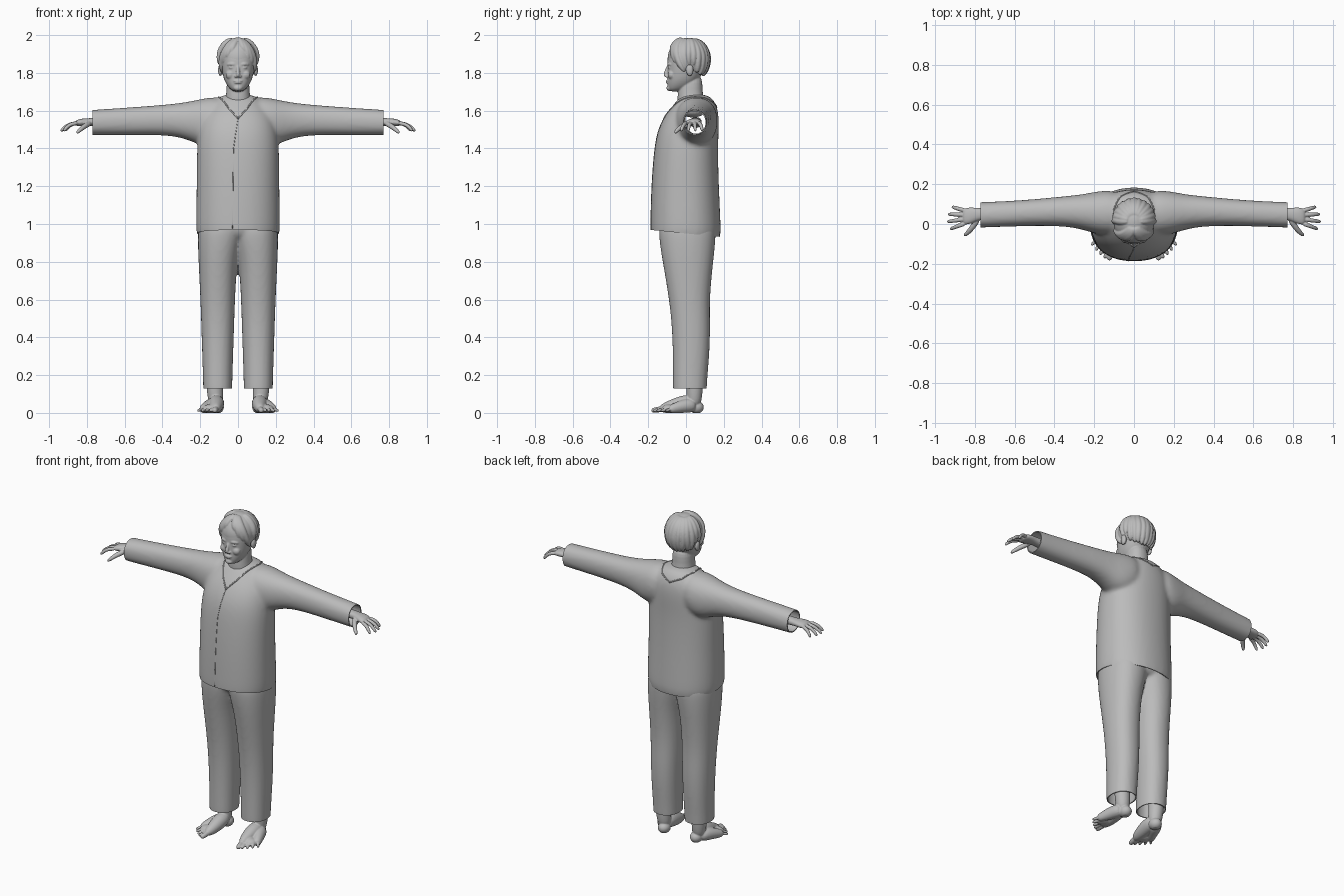
import bpy, bmesh, math, random
from mathutils import Vector, Matrix
from mathutils.bvhtree import BVHTree

random.seed(4)
if "Cube" in bpy.data.objects:
    bpy.data.objects.remove(bpy.data.objects["Cube"])

grey = bpy.data.materials.new("plain_grey")
grey.use_nodes = True
tone = (0.5, 0.5, 0.5, 1)
grey.diffuse_color = tone
grey.node_tree.nodes["Principled BSDF"].inputs["Base Color"].default_value = tone


def skin_rings(bm, rings):
    """Bridge rings of points into a closed tube."""
    loops = [[bm.verts.new(p) for p in ring] for ring in rings]
    count = len(loops[0])
    for low, high in zip(loops, loops[1:]):
        for i in range(count):
            j = (i + 1) % count
            bm.faces.new((low[i], low[j], high[j], high[i]))
    bm.faces.new(loops[0][::-1])
    bm.faces.new(loops[-1])


def loft(bm, axis, sections, sides=20, power=0.9):
    """Sections are (position on axis, min and max of the two other axes)."""
    rings = []
    for t, a, b, c, d in sections:
        ring = []
        for i in range(sides):
            ang = math.tau * i / sides
            cs, sn = math.cos(ang), math.sin(ang)
            u = (a + b) / 2 + (b - a) / 2 * math.copysign(abs(cs) ** power, cs)
            v = (c + d) / 2 + (d - c) / 2 * math.copysign(abs(sn) ** power, sn)
            ring.append((t, u, v) if axis == "x" else (u, v, t))
        rings.append(ring)
    skin_rings(bm, rings)


def body_loft(bm, sections):
    """Upright symmetric loft: (height, half width, front, back)."""
    loft(bm, "z", [(z, -w, w, f, b) for z, w, f, b in sections], 24)


def tube(bm, points, radii, sides=10):
    points = [Vector(p) for p in points]
    side, rings = Vector((0.31, 0.55, 0.77)), []
    for i, p in enumerate(points):
        along = (points[min(i + 1, len(points) - 1)] - points[max(i - 1, 0)]).normalized()
        side = (side - along * side.dot(along)).normalized()
        other = along.cross(side)
        angles = [math.tau * k / sides for k in range(sides)]
        rings.append([p + radii[i] * (side * math.cos(a) + other * math.sin(a)) for a in angles])
    skin_rings(bm, rings)


def blob(bm, centre, size):
    matrix = Matrix.Translation(centre) @ Matrix.Diagonal((*size, 1))
    bmesh.ops.create_uvsphere(bm, u_segments=20, v_segments=12, radius=1, matrix=matrix)


def mirror(bm):
    copy = bmesh.ops.duplicate(bm, geom=bm.verts[:] + bm.edges[:] + bm.faces[:])
    verts = [g for g in copy["geom"] if isinstance(g, bmesh.types.BMVert)]
    bmesh.ops.scale(bm, vec=(-1, 1, 1), verts=verts)


def bake(obj):
    """Replace the mesh with its modified result."""
    graph = bpy.context.evaluated_depsgraph_get()
    mesh = bpy.data.meshes.new_from_object(obj.evaluated_get(graph))
    obj.modifiers.clear()
    obj.data = mesh
    mesh.materials.clear()
    mesh.materials.append(grey)
    mesh.shade_smooth()


def make(name, bm, voxel=0, smooth=3, cuts=(), floor=False):
    """Fuse the pieces into one smooth surface, trim it open and give it thickness."""
    bmesh.ops.recalc_face_normals(bm, faces=bm.faces)
    mesh = bpy.data.meshes.new(name)
    bm.to_mesh(mesh)
    bm.free()
    obj = bpy.data.objects.new(name, mesh)
    bpy.context.collection.objects.link(obj)
    if voxel:
        obj.modifiers.new("round", "SUBSURF").levels = 2
        fuse = obj.modifiers.new("fuse", "REMESH")
        fuse.mode, fuse.voxel_size = "VOXEL", voxel
        soft = obj.modifiers.new("soften", "SMOOTH")
        soft.factor, soft.iterations = 0.5, smooth
    bake(obj)
    if cuts or floor:
        bm = bmesh.new()
        bm.from_mesh(obj.data)
        for point, normal in cuts:
            bmesh.ops.bisect_plane(bm, geom=bm.verts[:] + bm.edges[:] + bm.faces[:],
                                   plane_co=point, plane_no=normal, clear_outer=True)
        if floor:
            for v in bm.verts:
                v.co.z = max(v.co.z, 0)
        bm.to_mesh(obj.data)
        bm.free()
    if cuts:
        wall = obj.modifiers.new("cloth", "SOLIDIFY")
        wall.thickness, wall.offset = 0.006, -1
        bake(obj)
        obj.data.set_sharp_from_angle(angle=math.radians(50))
    return obj


# Shirt: sleeves and torso fused, open at hem and cuffs
bm = bmesh.new()
loft(bm, "x", [(0.05, -0.06, 0.17, 1.45, 1.68), (0.17, -0.06, 0.17, 1.4, 1.67),
               (0.25, -0.03, 0.15, 1.44, 1.65), (0.35, -0.01, 0.14, 1.47, 1.635),
               (0.55, -0.01, 0.12, 1.47, 1.62), (0.77, -0.02, 0.11, 1.47, 1.605),
               (0.85, -0.02, 0.11, 1.47, 1.6)])
mirror(bm)
body_loft(bm, [(0.85, 0.22, -0.19, 0.19), (1, 0.225, -0.19, 0.185), (1.2, 0.22, -0.185, 0.175),
               (1.4, 0.22, -0.17, 0.17), (1.5, 0.21, -0.15, 0.175), (1.58, 0.19, -0.11, 0.175),
               (1.64, 0.14, -0.06, 0.16), (1.69, 0.09, -0.02, 0.12)])
shirt = make("shirt", bm, 0.011, 8, [((0.77, 0, 0), (1, 0, 0)), ((-0.77, 0, 0), (-1, 0, 0)),
                                     ((0, 0, 0.95), (0, -0.1, -1))])

# Collar edge and front closing, laid on the shirt surface
surface = BVHTree.FromPolygons([v.co for v in shirt.data.vertices],
                               [p.vertices for p in shirt.data.polygons])


def seam(bm, points, radius, steps=8):
    path = []
    for a, b in zip(points, points[1:]):
        path += [Vector(a).lerp(Vector(b), k / steps) for k in range(steps)]
    path = [surface.find_nearest(p)[0] for p in path + [Vector(points[-1])]]
    tube(bm, path, [radius] * len(path), 8)


bm = bmesh.new()
seam(bm, [(0, -0.14, 1.57), (0.05, -0.09, 1.62), (0.1, 0, 1.68), (0.105, 0.07, 1.68),
          (0.07, 0.14, 1.65), (0, 0.17, 1.62)], 0.004)
mirror(bm)
make("collar_edge", bm)
bm = bmesh.new()
seam(bm, [(0, -0.14, 1.57), (-0.025, -0.18, 1.4), (-0.03, -0.2, 0.975)], 0.002, 12)
make("shirt_closing", bm)

# Trousers
bm = bmesh.new()
loft(bm, "z", [(0.05, 0.03, 0.185, -0.07, 0.11), (0.15, 0.03, 0.185, -0.07, 0.11),
               (0.3, 0.025, 0.19, -0.07, 0.125), (0.45, 0.02, 0.195, -0.075, 0.13),
               (0.6, 0.015, 0.2, -0.09, 0.125), (0.8, 0.005, 0.21, -0.125, 0.145),
               (0.92, -0.03, 0.215, -0.145, 0.16), (1.05, -0.04, 0.21, -0.15, 0.16)])
mirror(bm)
body_loft(bm, [(0.91, 0.18, -0.1, 0.12), (0.95, 0.21, -0.14, 0.16), (1.06, 0.21, -0.15, 0.16)])
make("trousers", bm, 0.011, 4, [((0, 0, 0.13), (0, 0, -1))])

# Hands with forearms inside the sleeves
bm = bmesh.new()
loft(bm, "x", [(0.5, 0.02, 0.09, 1.5, 1.57), (0.74, 0.02, 0.08, 1.515, 1.565),
               (0.78, 0.02, 0.08, 1.52, 1.56), (0.82, 0, 0.085, 1.52, 1.56),
               (0.865, -0.01, 0.08, 1.515, 1.55)], 16)
for i, length in enumerate((0.06, 0.075, 0.07, 0.05)):
    y = 0.002 + 0.022 * i
    spread = 0.012 * (i - 1.8)
    tube(bm, [(0.845, y, 1.535), (0.865 + length * 0.3, y + spread * 0.5, 1.53),
              (0.865 + length * 0.7, y + spread, 1.513), (0.865 + length, y + spread * 1.3, 1.49)],
         [0.012, 0.011, 0.01, 0.008])
tube(bm, [(0.78, 0.03, 1.535), (0.81, -0.015, 1.52), (0.835, -0.045, 1.5), (0.855, -0.06, 1.48)],
     [0.016, 0.015, 0.012, 0.008])
mirror(bm)
make("hands", bm, 0.0035, 2)

# Feet turned outwards, with five toes
bm = bmesh.new()
tube(bm, [(0.125, 0.05, 0.28), (0.125, 0.045, 0.15), (0.12, 0.045, 0.09), (0.115, 0.04, 0.03)],
     [0.05, 0.045, 0.043, 0.035], 14)
blob(bm, (0.11, 0.055, 0.03), (0.036, 0.04, 0.034))
tube(bm, [(0.115, 0.05, 0.06), (0.115, -0.02, 0.05), (0.115, -0.09, 0.03), (0.12, -0.14, 0.02)],
     [0.04, 0.045, 0.034, 0.02], 14)
tube(bm, [(0.125, 0.05, 0.04), (0.15, -0.01, 0.038), (0.18, -0.07, 0.022), (0.19, -0.09, 0.018)],
     [0.04, 0.038, 0.026, 0.018], 14)
blob(bm, (0.145, -0.09, 0.022), (0.045, 0.04, 0.024))
for i in range(5):
    f = i / 4
    tip = Vector((0.125 + 0.09 * f, -0.185 + 0.075 * f ** 1.5, 0.011))
    root = Vector((0.115 + 0.07 * f, -0.12 + 0.05 * f, 0.022))
    r = 0.016 if i == 0 else 0.011 - 0.002 * f
    tube(bm, [root, root.lerp(tip, 0.5), tip], [r, r, r * 0.9])
mirror(bm)
make("feet", bm, 0.004, 2, floor=True)

# Head, face and neck
bm = bmesh.new()
tube(bm, [(0.012, -0.092, 1.843), (0.035, -0.092, 1.849), (0.06, -0.075, 1.843)], [0.008, 0.01, 0.007])
blob(bm, (0.033, -0.084, 1.828), (0.016, 0.013, 0.009))
blob(bm, (0.04, -0.075, 1.79), (0.026, 0.022, 0.025))
blob(bm, (0.011, -0.102, 1.782), (0.009, 0.009, 0.007))
blob(bm, (0.094, 0.02, 1.815), (0.012, 0.02, 0.032))
mirror(bm)
body_loft(bm, [(1.56, 0.08, -0.04, 0.11), (1.65, 0.07, -0.045, 0.1), (1.7, 0.06, -0.045, 0.085),
               (1.8, 0.06, -0.03, 0.09)])
body_loft(bm, [(1.7, 0.025, -0.09, -0.03), (1.725, 0.053, -0.098, 0.03), (1.765, 0.076, -0.1, 0.07),
               (1.82, 0.088, -0.098, 0.1), (1.87, 0.094, -0.1, 0.11), (1.92, 0.09, -0.09, 0.11),
               (1.96, 0.06, -0.06, 0.08)])
tube(bm, [(0, -0.09, 1.845), (0, -0.102, 1.815), (0, -0.112, 1.787), (0, -0.1, 1.778)],
     [0.008, 0.009, 0.013, 0.008])
for height, size in ((1.757, 0.024), (1.748, 0.02)):
    blob(bm, (0, -0.097, height), (size, 0.011, 0.005))
blob(bm, (0, -0.088, 1.72), (0.024, 0.016, 0.016))
make("head", bm, 0.004, 2)

# Hair: cap and tapered locks combed from a middle parting
bm = bmesh.new()
crown = Vector((0, 0.012, 1.875))
blob(bm, crown, (0.105, 0.112, 0.112))
ends = [(22, 22), (36, 2), (50, -12), (64, -22), (78, -45), (92, -22), (106, -18),
        (120, -48), (135, -55), (150, -58), (165, -60), (178, -60)]
for side in (-1, 1):
    for azimuth, low in ends:
        path = []
        for k in range(7):
            f = k / 6
            turn = azimuth * (0.35 + 0.65 * f) if azimuth < 80 else azimuth
            a = side * math.radians(turn + random.uniform(-2, 2))
            e = math.radians(75 + (low + random.uniform(-4, 4) - 75) * f)
            flat = math.cos(e) if e > 0 else math.cos(e * 0.7)
            path.append(crown + Vector((0.1 * math.sin(a) * flat, -0.105 * math.cos(a) * flat,
                                        0.107 * math.sin(e))))
        tube(bm, path, [0.012, 0.018, 0.019, 0.019, 0.018, 0.014, 0.005])
make("hair", bm, 0.004, 1)
